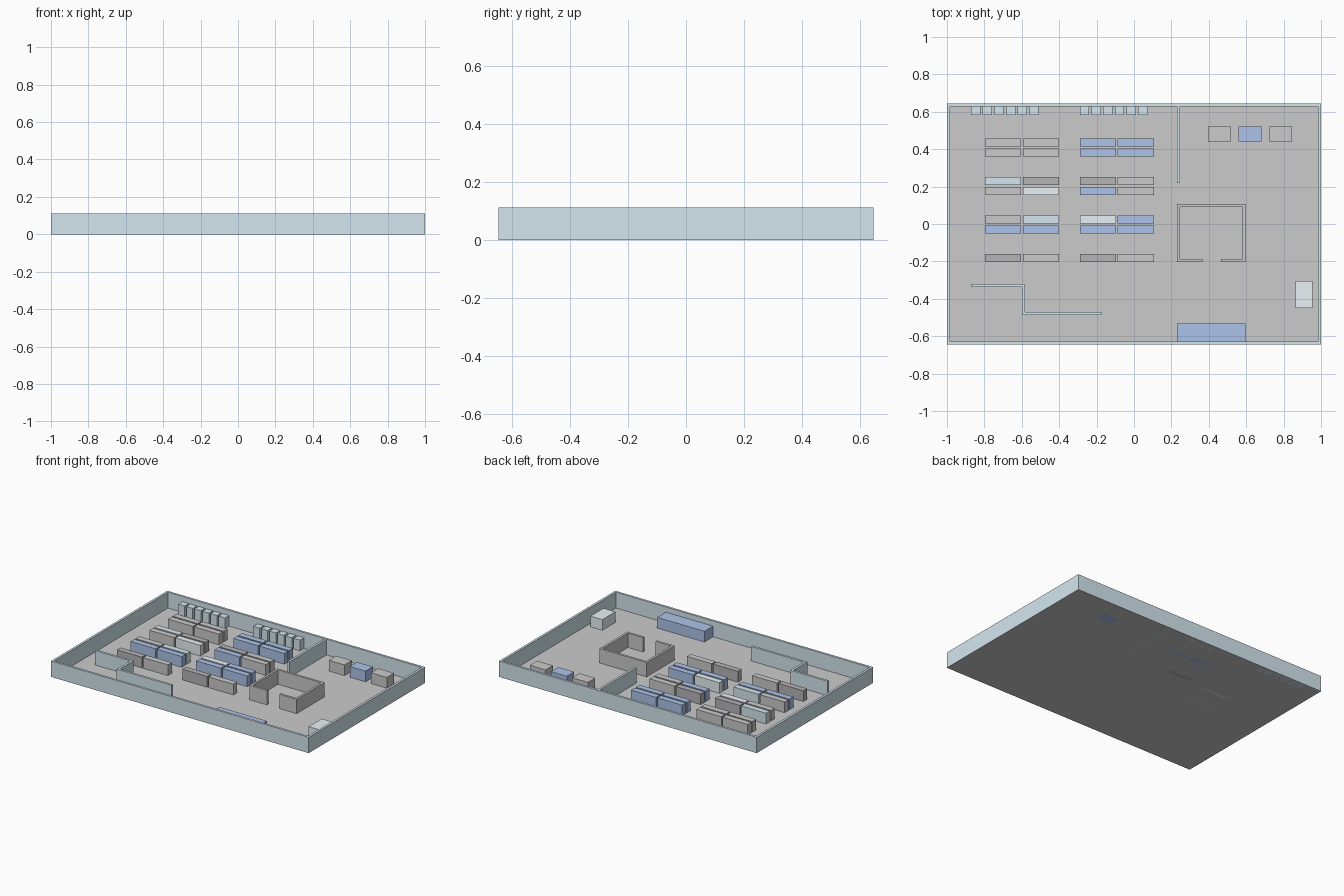
import bpy, bmesh

if "Cube" in bpy.data.objects:
    bpy.data.objects.remove(bpy.data.objects["Cube"])

WX, WY, T, WALL_H, LOW_H, BOX_H = 1.0, 0.645, 0.016, 0.111, 0.101, 0.075


def material(name, rgb):
    m = bpy.data.materials.new(name)
    m.diffuse_color = (*rgb, 1)
    m.use_nodes = True
    m.node_tree.nodes["Principled BSDF"].inputs["Base Color"].default_value = m.diffuse_color
    return m


SKY = material("light_blue", (0.66, 0.80, 0.86))
BLUE = material("blue", (0.42, 0.55, 0.82))
PALE = material("pale", (0.82, 0.89, 0.92))
DARK = material("dark_grey", (0.46, 0.46, 0.48))


def finish(name, bm, mat):
    bmesh.ops.recalc_face_normals(bm, faces=bm.faces)
    me = bpy.data.meshes.new(name)
    bm.to_mesh(me)
    bm.free()
    ob = bpy.data.objects.new(name, me)
    bpy.context.collection.objects.link(ob)
    if mat:
        me.materials.append(mat)
    return ob


def box(name, x0, x1, y0, y1, h=BOX_H, mat=None):
    bm = bmesh.new()
    bmesh.ops.create_cube(bm, size=1)
    bmesh.ops.scale(bm, vec=(x1 - x0, y1 - y0, h), verts=bm.verts)
    bmesh.ops.translate(bm, vec=((x0 + x1) / 2, (y0 + y1) / 2, h / 2), verts=bm.verts)
    return finish(name, bm, mat)


def wall(name, left, right, h, mat=None, closed=False):
    """Extrude a wall whose two plan outlines run side by side."""
    bm = bmesh.new()
    a = [bm.verts.new((*p, 0)) for p in left]
    b = [bm.verts.new((*p, 0)) for p in right]
    n = len(a)
    faces = [bm.faces.new((a[i], a[(i + 1) % n], b[(i + 1) % n], b[i]))
             for i in range(n if closed else n - 1)]
    ext = bmesh.ops.extrude_face_region(bm, geom=faces, use_keep_orig=True)
    top = [v for v in ext["geom"] if isinstance(v, bmesh.types.BMVert)]
    bmesh.ops.translate(bm, vec=(0, 0, h), verts=top)
    return finish(name, bm, mat)


def rect(x, y):
    return [(-x, -y), (x, -y), (x, y), (-x, y)]


# Floor sheet
bm = bmesh.new()
bm.faces.new([bm.verts.new((*p, 0)) for p in rect(WX, WY)])
bm.normal_update()
finish("floor", bm, None)

# Outer walls and dividing wall
wall("outer_walls", rect(WX, WY), rect(WX - T, WY - T), WALL_H, SKY, closed=True)
box("dividing_wall", 0.23, 0.246, 0.22, WY - T, WALL_H - 0.002, SKY)

# Stepped partition near the front
wall("stepped_partition",
     [(-0.872, -0.321), (-0.584, -0.321), (-0.584, -0.471), (-0.175, -0.471)],
     [(-0.872, -0.337), (-0.600, -0.337), (-0.600, -0.487), (-0.175, -0.487)],
     LOW_H, SKY)

# Grey counter enclosure with a gap at the front
X0, X1, Y0, Y1 = 0.23, 0.597, -0.203, 0.107
wall("counter_enclosure",
     [(0.366, Y0), (X0, Y0), (X0, Y1), (X1, Y1), (X1, Y0), (0.464, Y0)],
     [(0.366, Y0 + T), (X0 + T, Y0 + T), (X0 + T, Y1 - T),
      (X1 - T, Y1 - T), (X1 - T, Y0 + T), (0.464, Y0 + T)], LOW_H)

# Rows of shelf units: g grey, b blue, s light blue, p pale, d dark
COLOURS = {"g": None, "b": BLUE, "s": SKY, "p": PALE, "d": DARK}
ROWS = [(0.415, "ggbb"), (0.362, "ggbb"), (0.209, "sddg"), (0.156, "gpbg"),
        (0.003, "gspb"), (-0.050, "bbbb"), (-0.203, "dgdg")]
for r, (y, code) in enumerate(ROWS):
    for c, (x, key) in enumerate(zip((-0.797, -0.594, -0.290, -0.087), code)):
        box(f"shelf_{r}_{c}", x, x + 0.193, y, y + 0.042, mat=COLOURS[key])

# Small cabinets along the back wall
for g, start in enumerate((-0.872, -0.290)):
    for i in range(6):
        x = start + i * 0.0625
        box(f"wall_cabinet_{g}_{i}", x, x + 0.05, 0.583, WY - T, mat=SKY)

# Display tables, corner bin and front desk
for i, (x, mat) in enumerate(((0.396, None), (0.559, BLUE), (0.724, None))):
    box(f"display_table_{i}", x, x + 0.122, 0.44, 0.521, mat=mat)
box("corner_bin", 0.863, 0.955, -0.45, -0.305, mat=PALE)
box("front_desk", 0.23, 0.597, -WY + T, -0.533, mat=BLUE)
